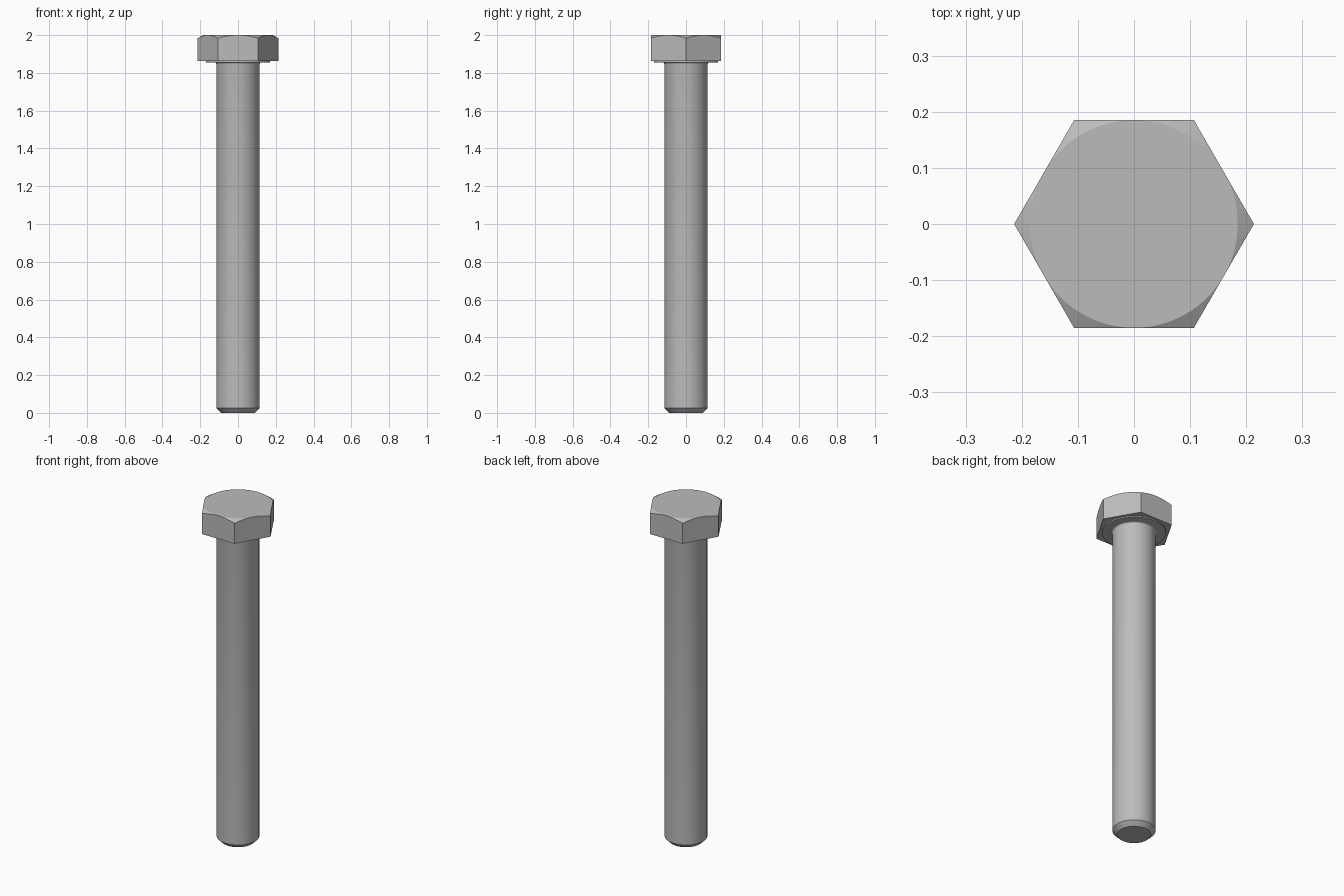
import bpy
import bmesh
import math

cube = bpy.data.objects.get("Cube")
if cube:
    bpy.data.objects.remove(cube, do_unlink=True)

steel = bpy.data.materials.new("grey_steel")
steel.use_nodes = True
colour = (0.5, 0.5, 0.5, 1)
steel.diffuse_color = colour
steel.node_tree.nodes["Principled BSDF"].inputs["Base Color"].default_value = colour

FLAT = 0.185                                # half the width across flats
CORNER = FLAT / math.cos(math.pi / 6)
HEAD_BOTTOM, TOP = 1.862, 2.0
SHANK = 0.115


def lathe(name, profile, sides):
    """Closed solid of revolution from (radius, z) rings, bottom to top."""
    bm = bmesh.new()
    rings = []
    for r, z in profile:
        rings.append([bm.verts.new((r * math.cos(a), r * math.sin(a), z))
                      for a in (2 * math.pi * i / sides for i in range(sides))])
    for low, high in zip(rings, rings[1:]):
        for i in range(sides):
            j = (i + 1) % sides
            bm.faces.new((low[i], low[j], high[j], high[i]))
    bm.faces.new(rings[0][::-1])
    bm.faces.new(rings[-1])
    mesh = bpy.data.meshes.new(name)
    bm.to_mesh(mesh)
    bm.free()
    obj = bpy.data.objects.new(name, mesh)
    bpy.context.collection.objects.link(obj)
    mesh.materials.append(steel)
    return obj


def smooth(obj, degrees):
    bpy.ops.object.select_all(action='DESELECT')
    obj.select_set(True)
    bpy.context.view_layer.objects.active = obj
    bpy.ops.object.shade_smooth_by_angle(angle=math.radians(degrees))


# Hexagonal head, its top corners turned off by a 30 degree cone
head = lathe("hex_head", [(CORNER, HEAD_BOTTOM), (CORNER, TOP)], 6)
slope = math.tan(math.pi / 6)
reach = 0.3
cone = lathe("chamfer_cutter", [(reach, HEAD_BOTTOM - 0.1),
                                (reach, TOP - (reach - FLAT) * slope),
                                (FLAT, TOP),
                                (FLAT - 0.01, TOP + 0.01)], 96)
cone.hide_render = True
cut = head.modifiers.new("chamfer", 'BOOLEAN')
cut.operation = 'INTERSECT'
cut.solver = 'EXACT'
cut.object = cone
bpy.context.view_layer.objects.active = head
bpy.ops.object.modifier_apply(modifier=cut.name)
bpy.data.objects.remove(cone, do_unlink=True)
smooth(head, 25)

# Shank with a chamfered tip, a fillet under the head and a washer face
fillet = 0.008
washer_z = HEAD_BOTTOM - 0.007
profile = [(0.09, 0), (SHANK, 0.025), (SHANK, washer_z - fillet)]
for step in range(1, 5):
    a = step * math.pi / 8
    profile.append((SHANK + fillet * (1 - math.cos(a)),
                    washer_z - fillet * (1 - math.sin(a))))
profile += [(0.17, washer_z), (0.17, HEAD_BOTTOM + 0.002)]
shank = lathe("shank_and_washer_face", profile, 64)
smooth(shank, 30)
